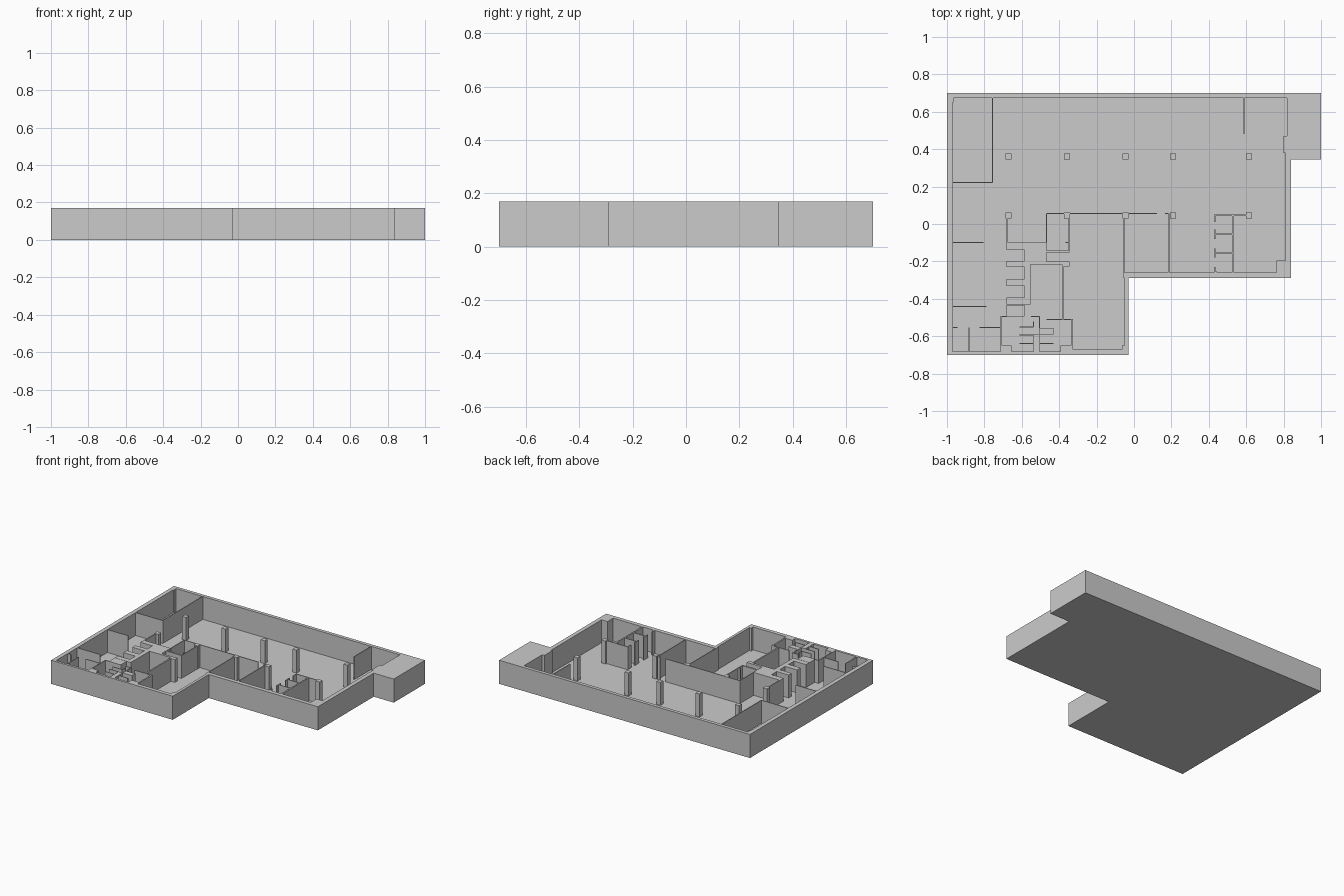
import bpy, bmesh

FLOOR, TOP, THIN = 0.005, 0.17, 0.006


def solid(name, loops, z0=FLOOR, z1=TOP):
    """Extrude a flat outline (further loops are holes) from z0 to z1."""
    bm = bmesh.new()
    for pts in loops:
        vs = [bm.verts.new((x, y, z0)) for x, y in pts]
        for a, b in zip(vs, vs[1:] + vs[:1]):
            bm.edges.new((a, b))
    bmesh.ops.triangle_fill(bm, use_beauty=True, edges=bm.edges[:])
    ext = bmesh.ops.extrude_face_region(bm, geom=bm.faces[:], use_keep_orig=True)
    for g in ext["geom"]:
        if isinstance(g, bmesh.types.BMVert):
            g.co.z = z1
    bmesh.ops.recalc_face_normals(bm, faces=bm.faces[:])
    bmesh.ops.dissolve_limit(bm, angle_limit=0.01, verts=bm.verts[:], edges=bm.edges[:])
    me = bpy.data.meshes.new(name)
    bm.to_mesh(me)
    bm.free()
    ob = bpy.data.objects.new(name, me)
    bpy.context.collection.objects.link(ob)
    return ob


def block(name, x0, x1, y0, y1):
    return solid(name, [[(x0, y0), (x1, y0), (x1, y1), (x0, y1)]])


def wall_x(name, y, x0, x1, t=THIN):
    return block(name, x0, x1, y - t / 2, y + t / 2)


def wall_y(name, x, y0, y1, t=THIN):
    return block(name, x - t / 2, x + t / 2, y0, y1)


# Floor slab and thick outer shell (upper right corner is a solid mass)
outer = [(-1, 0.7), (1, 0.7), (1, 0.345), (0.84, 0.345), (0.84, -0.29),
         (-0.03, -0.29), (-0.03, -0.7), (-1, -0.7)]
inner = [(-0.965, 0.675), (0.818, 0.675), (0.818, 0.47), (0.80, 0.47),
         (0.80, 0.38), (0.81, 0.38), (0.81, -0.195), (0.762, -0.195),
         (0.762, -0.26), (-0.05, -0.26), (-0.05, -0.65), (-0.065, -0.65),
         (-0.065, -0.672), (-0.328, -0.672), (-0.328, -0.683),
         (-0.97, -0.683), (-0.97, 0.65), (-0.965, 0.65)]
solid("floor_slab", [outer], 0, FLOOR)
solid("outer_wall", [outer, inner])

# Two rows of square columns
for y in (0.362, 0.045):
    for x in (-0.671, -0.357, -0.045, 0.209, 0.615):
        block("column", x - 0.016, x + 0.016, y - 0.016, y + 0.016)

# Service core: solid mass with niches cut into the left side
core = [(-0.681, -0.099), (-0.467, -0.099), (-0.467, -0.142), (-0.344, -0.142),
        (-0.344, -0.153), (-0.467, -0.153), (-0.467, -0.2), (-0.344, -0.2),
        (-0.344, -0.228), (-0.374, -0.228), (-0.374, -0.511), (-0.384, -0.511),
        (-0.384, -0.217), (-0.553, -0.217), (-0.553, -0.431), (-0.681, -0.431)]
for i in (2, 1, 0):
    y = -0.195 - 0.101 * i
    core += [(-0.681, y - 0.137 + 0.101 - 0.0), (-0.585, y - 0.036),
             (-0.585, y - 0.098), (-0.681, y - 0.098)][2:] and \
            [(-0.681, y - 0.098), (-0.585, y - 0.098), (-0.585, y - 0.036), (-0.681, y - 0.036)]
core += [(-0.681, -0.197), (-0.585, -0.197), (-0.585, -0.138), (-0.681, -0.138)]
solid("service_core", [core])

# Left rooms
wall_y("corner_room_side", -0.756, 0.222, 0.675)
wall_x("corner_room_front", 0.222, -0.97, -0.753)
wall_x("left_room_wall", -0.099, -0.97, -0.805)
wall_x("left_room_wall", -0.442, -0.97, -0.788)
wall_x("left_room_wall", -0.553, -0.97, -0.944)
wall_x("left_room_wall", -0.553, -0.826, -0.713)
wall_y("left_room_divider", -0.882, -0.683, -0.553)

# Rooms behind the core
wall_y("lobby_side", -0.678, -0.099, 0.03)
wall_y("lobby_side", -0.467, -0.099, 0.056)
wall_y("lobby_side", -0.346, -0.142, 0.056)
wall_x("lobby_return", -0.099, -0.365, -0.346)
wall_x("lobby_back", 0.056, -0.467, 0.122)
wall_x("lobby_back", 0.056, 0.165, 0.186)
wall_y("meeting_room_side", -0.053, -0.29, 0.03)
wall_y("meeting_room_side", 0.186, -0.26, 0.056)

# Washrooms at the front
wall_y("washroom_left_wall", -0.71, -0.683, -0.495)
wall_x("washroom_back", -0.495, -0.713, -0.589)
block("washroom_pier", -0.71, -0.655, -0.683, -0.65)
block("washroom_spine", -0.537, -0.505, -0.683, -0.592)
block("washroom_pier", -0.505, -0.43, -0.592, -0.555)
wall_y("washroom_spine_upper", -0.505, -0.555, -0.495)
wall_x("washroom_back", -0.495, -0.55, -0.502)
wall_y("washroom_return", -0.537, -0.55, -0.52)
for y in (-0.55, -0.592, -0.638):
    wall_x("stall_partition_left", y, -0.612, -0.537)
wall_x("stall_partition_right", -0.638, -0.505, -0.43)
block("washroom_pier", -0.392, -0.336, -0.683, -0.65)
wall_y("washroom_right_wall", -0.332, -0.683, -0.511, 0.01)
wall_x("washroom_right_back", -0.511, -0.467, -0.327)

# Right-hand stalls
wall_x("right_stall_back", 0.047, 0.429, 0.604)
wall_y("right_stall_side", 0.53, -0.26, 0.047, 0.01)
for y in (-0.055, -0.155):
    wall_x("right_stall_partition", y, 0.432, 0.53)
for y0, y1 in ((0.01, 0.047), (-0.08, -0.03), (-0.18, -0.13), (-0.26, -0.23)):
    wall_y("right_stall_jamb", 0.432, y0, y1)
wall_x("right_stall_front", -0.257, 0.432, 0.445)

# Upper right screen
wall_y("upper_right_screen", 0.588, 0.48, 0.675)
